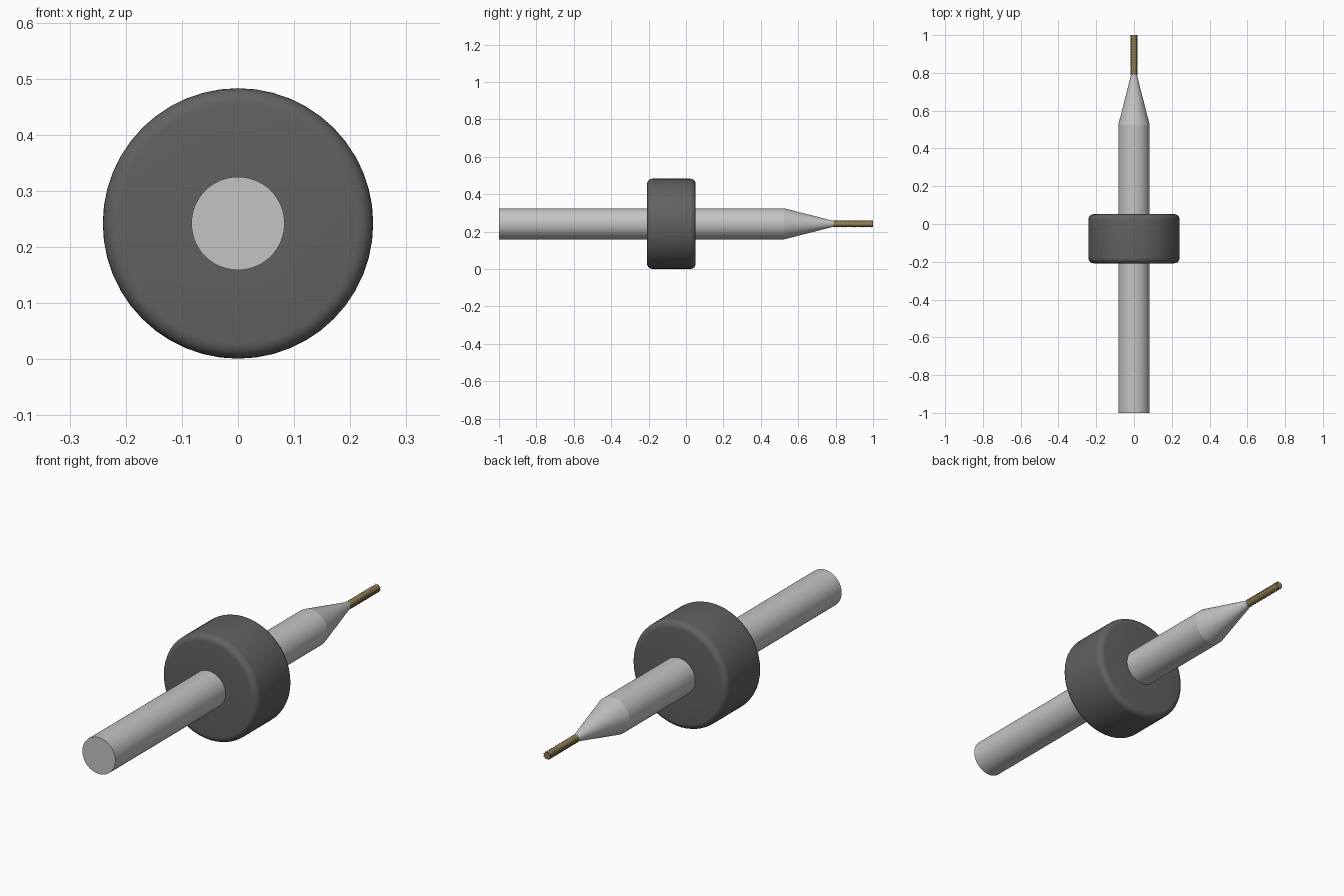
import bpy, bmesh, math

cube = bpy.data.objects.get("Cube")
if cube:
    bpy.data.objects.remove(cube, do_unlink=True)

AXIS_Z = 0.242   # height of the tool axis
SHANK_R = 0.083


def material(name, rgb):
    m = bpy.data.materials.new(name)
    m.use_nodes = True
    m.diffuse_color = (*rgb, 1)
    m.node_tree.nodes["Principled BSDF"].inputs["Base Color"].default_value = (*rgb, 1)
    return m


steel = material("light steel", (0.55, 0.55, 0.56))
collar_grey = material("dark grey plastic", (0.12, 0.12, 0.125))
brass = material("dull brass", (0.27, 0.205, 0.085))


def lathe(name, profile, sides, mat, closed=False, tooth=0.0, smooth=True):
    """Turn (y, radius) points about the y axis; tooth raises a checker of points."""
    bm = bmesh.new()
    rings = []
    for i, (y, r) in enumerate(profile):
        ring = []
        for j in range(sides):
            a = math.tau * j / sides
            rr = r + tooth * ((i + j) % 2)
            ring.append(bm.verts.new((rr * math.cos(a), y, AXIS_Z + rr * math.sin(a))))
        rings.append(ring)
    pairs = list(zip(rings, rings[1:]))
    if closed:
        pairs.append((rings[-1], rings[0]))
    else:
        bm.faces.new(rings[0])
        bm.faces.new(rings[-1])
    for lo, hi in pairs:
        for j in range(sides):
            k = (j + 1) % sides
            bm.faces.new((lo[j], lo[k], hi[k], hi[j]))
    bmesh.ops.recalc_face_normals(bm, faces=bm.faces)
    mesh = bpy.data.meshes.new(name)
    bm.to_mesh(mesh)
    bm.free()
    mesh.materials.append(mat)
    ob = bpy.data.objects.new(name, mesh)
    bpy.context.collection.objects.link(ob)
    if smooth:
        bpy.ops.object.select_all(action='DESELECT')
        ob.select_set(True)
        bpy.context.view_layer.objects.active = ob
        bpy.ops.object.shade_smooth_by_angle(angle=math.radians(30))
    return ob


# Straight shank and its tapered neck
lathe("shank", [(-1, SHANK_R), (0.525, SHANK_R)], 64, steel)
lathe("tapered_neck", [(0.525, SHANK_R), (0.795, 0.014)], 64, steel)

# Depth collar with rounded rims and a bore for the shank
BACK, FRONT, OUTER, ROUND = 0.052, -0.208, 0.241, 0.028
collar = [(FRONT, SHANK_R)]
for y0, start in ((FRONT + ROUND, 180), (BACK - ROUND, 90)):
    for step in range(7):
        a = math.radians(start - 15 * step)
        collar.append((y0 + ROUND * math.cos(a), OUTER - ROUND + ROUND * math.sin(a)))
collar.append((BACK, SHANK_R))
lathe("depth_collar", collar, 48, collar_grey, closed=True)

# Cutting tip covered in small diamond teeth
ROWS = 30
tip = [(0.788 + 0.212 * i / ROWS, 0.0145) for i in range(ROWS + 1)]
lathe("cutting_tip", tip, 16, brass, tooth=0.004, smooth=False)
